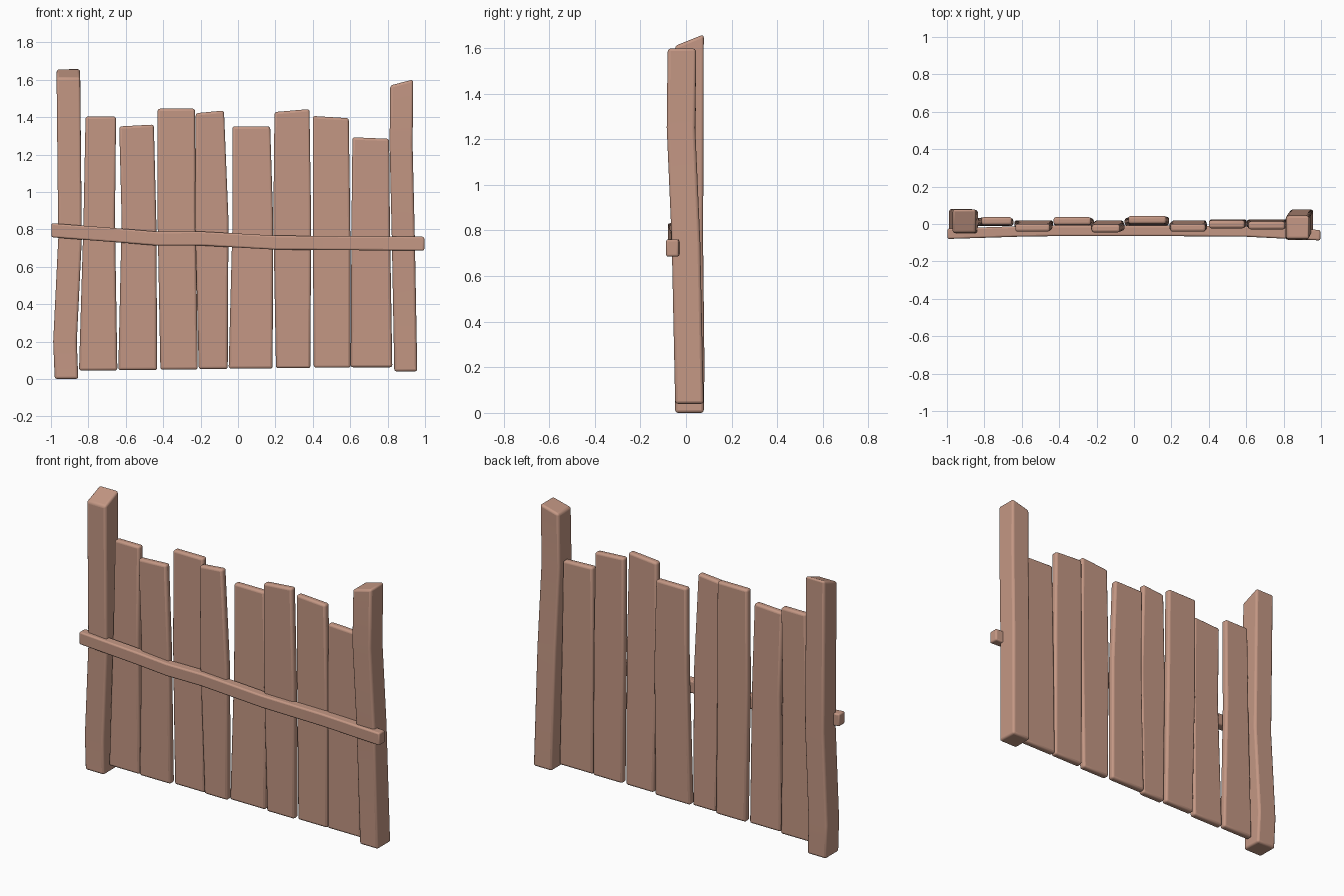
import bpy, bmesh, math

if "Cube" in bpy.data.objects:
    bpy.data.objects.remove(bpy.data.objects["Cube"])

wood = bpy.data.materials.new("wood")
wood.diffuse_color = (0.55, 0.31, 0.23, 1)
wood.use_nodes = True
wood.node_tree.nodes["Principled BSDF"].inputs["Base Color"].default_value = wood.diffuse_color


def plank(name, stations, thick, slope_x=0, slope_y=0, flat=False, bevel=0.013):
    """Loft a hewn timber through (position, side a, side b, depth centre) stations."""
    bm = bmesh.new()
    rings = []
    for i, (t, a, b, yc) in enumerate(stations):
        cut = i == len(stations) - 1  # slanted cut on the last ring only
        ring = []
        for u, v in ((-1, -1), (1, -1), (1, 1), (-1, 1)):
            s = (a + b) / 2 + u * (b - a) / 2
            y = yc + v * thick / 2
            tt = t + cut * (u * slope_x + v * slope_y)
            ring.append(bm.verts.new((tt, y, s) if flat else (s, y, tt)))
        rings.append(ring)
    for p, q in zip(rings, rings[1:]):
        for k in range(4):
            n = (k + 1) % 4
            bm.faces.new((p[k], p[n], q[n], q[k]))
    bm.faces.new(rings[0])
    bm.faces.new(rings[-1])
    bmesh.ops.recalc_face_normals(bm, faces=bm.faces)
    me = bpy.data.meshes.new(name)
    bm.to_mesh(me)
    bm.free()
    me.materials.append(wood)
    ob = bpy.data.objects.new(name, me)
    bpy.context.collection.objects.link(ob)
    m = ob.modifiers.new("worn_edges", 'BEVEL')
    m.width = bevel
    m.segments = 3
    m.limit_method = 'ANGLE'
    m.angle_limit = math.radians(40)
    bpy.ops.object.select_all(action='DESELECT')
    ob.select_set(True)
    bpy.context.view_layer.objects.active = ob
    bpy.ops.object.shade_smooth_by_angle(angle=math.radians(40))


def beam(name, path, width, thick, **kw):
    """Constant-section timber along (position, centre, depth) points."""
    plank(name, [(t, c - width / 2, c + width / 2, y) for t, c, y in path], thick, **kw)


# End posts, slightly crooked
beam("left_post", [(0, -.917, .015), (.2, -.925, .018), (.75, -.898, .012), (1.635, -.907, .015)],
     .126, .126, slope_y=.025)
beam("right_post", [(.04, .897, .015), (.75, .884, .0), (1.25, .872, -.022), (1.585, .875, -.018)],
     .123, .125, slope_x=.016)

# Upright boards: top height, top slant, top depth, then left/right edges at foot, waist and top
boards = [
    (1.403, 0, .016, -.85, -.645, -.826, -.658, -.815, -.652),
    (1.355, .005, -.02, -.64, -.432, -.622, -.437, -.635, -.45),
    (1.445, 0, .016, -.415, -.215, -.43, -.226, -.43, -.23),
    (1.428, .007, -.024, -.21, -.055, -.23, -.051, -.226, -.075),
    (1.35, 0, .022, -.05, .185, -.029, .188, -.03, .172),
    (1.435, .008, -.02, .203, .387, .189, .391, .195, .382),
    (1.4, -.006, -.002, .405, .602, .4, .6, .4, .592),
    (1.288, -.004, -.008, .602, .825, .607, .812, .612, .808),
]
for i, (top, slant, depth, a0, b0, a1, b1, a2, b2) in enumerate(boards):
    foot = .045 + .0025 * i
    plank(f"board_{i + 1}", [(foot, a0, b0, .005 + depth * .3), (.85, a1, b1, .002 + depth * .7),
                             (top, a2, b2, depth)], .042, slope_x=slant)

# Cross rail along the front
beam("cross_rail", [(-.997, .795, -.052), (-.62, .766, -.04), (-.43, .75, -.037),
                    (-.2, .751, -.037), (.2, .729, -.037), (.6, .726, -.04), (.996, .723, -.06)],
     .075, .056, flat=True, bevel=.009)
